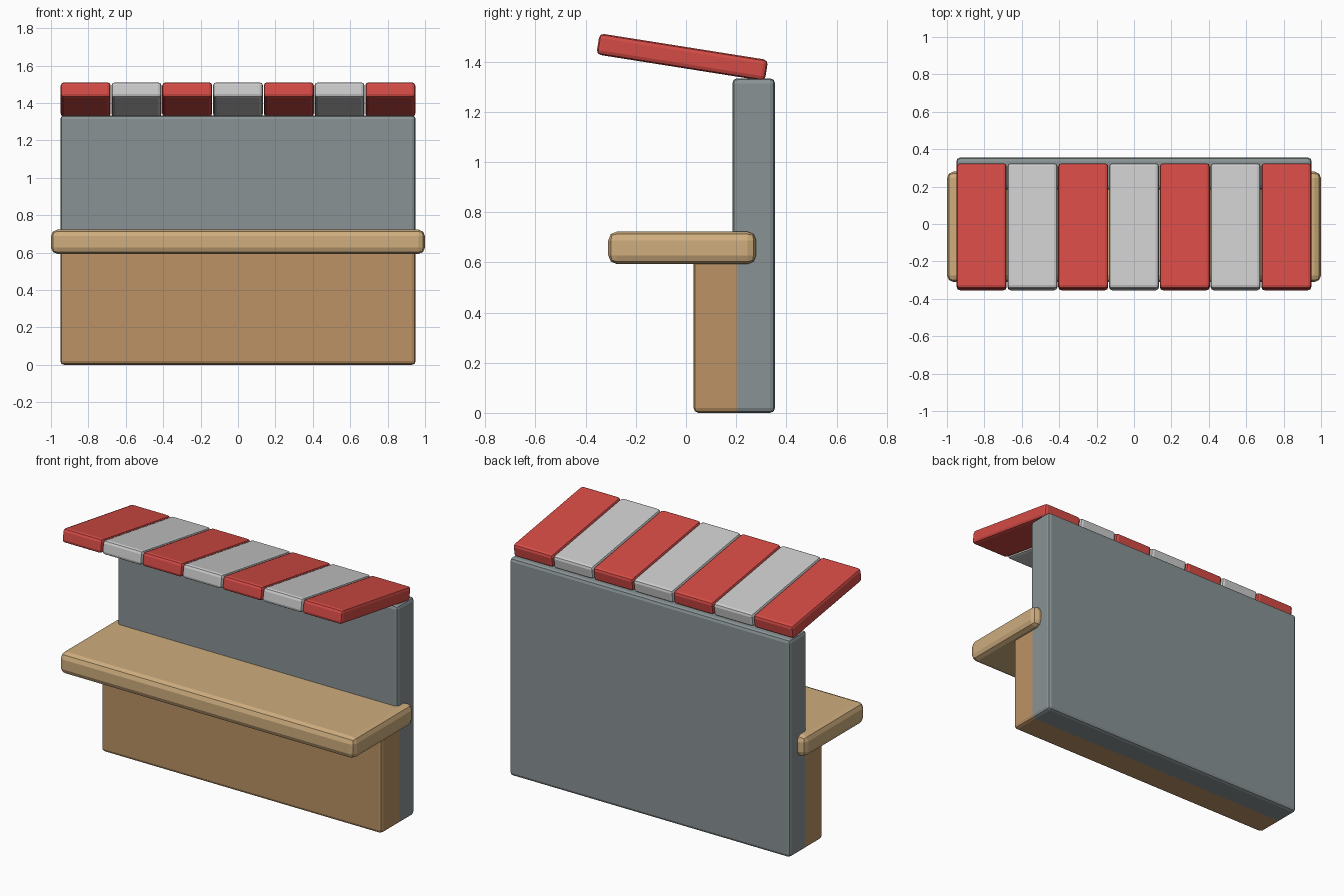
import bpy
from math import radians

if "Cube" in bpy.data.objects:
    bpy.data.objects.remove(bpy.data.objects["Cube"])


def material(name, rgb):
    m = bpy.data.materials.new(name)
    m.diffuse_color = (*rgb, 1)
    m.use_nodes = True
    m.node_tree.nodes["Principled BSDF"].inputs["Base Color"].default_value = m.diffuse_color
    return m


def block(name, center, size, bevel, mat=None, tilt=0, segments=2):
    bpy.ops.mesh.primitive_cube_add(size=1, location=center)
    ob = bpy.context.object
    ob.name = name
    ob.scale = size
    bpy.ops.object.transform_apply(location=False, rotation=False, scale=True)
    ob.rotation_euler.x = radians(tilt)
    mod = ob.modifiers.new("rounded_edges", 'BEVEL')
    mod.width = bevel
    mod.segments = segments
    if mat:
        ob.data.materials.append(mat)
    return ob


slate = material("slate", (0.25, 0.29, 0.30))
wood = material("wood", (0.50, 0.29, 0.13))
light_wood = material("light_wood", (0.62, 0.42, 0.21))
red = material("red", (0.66, 0.07, 0.06))

# Back wall and counter base
block("back_wall", (0, 0.27, 0.667), (1.9, 0.17, 1.334), 0.02, slate)
block("counter_base", (0, 0.1275, 0.315), (1.9, 0.195, 0.63), 0.02, wood)

# Overhanging counter top
block("counter_top", (0, -0.015, 0.658), (2.0, 0.59, 0.13), 0.035, light_wood)

# Striped awning, sloping down to the wall
count = 7
pitch = 1.9 / count
for i in range(count):
    x = (i - (count - 1) / 2) * pitch
    block(f"awning_slat_{i + 1}", (x, -0.015, 1.418), (pitch - 0.004, 0.68, 0.085),
          0.018, red if i % 2 == 0 else None, tilt=-9)
